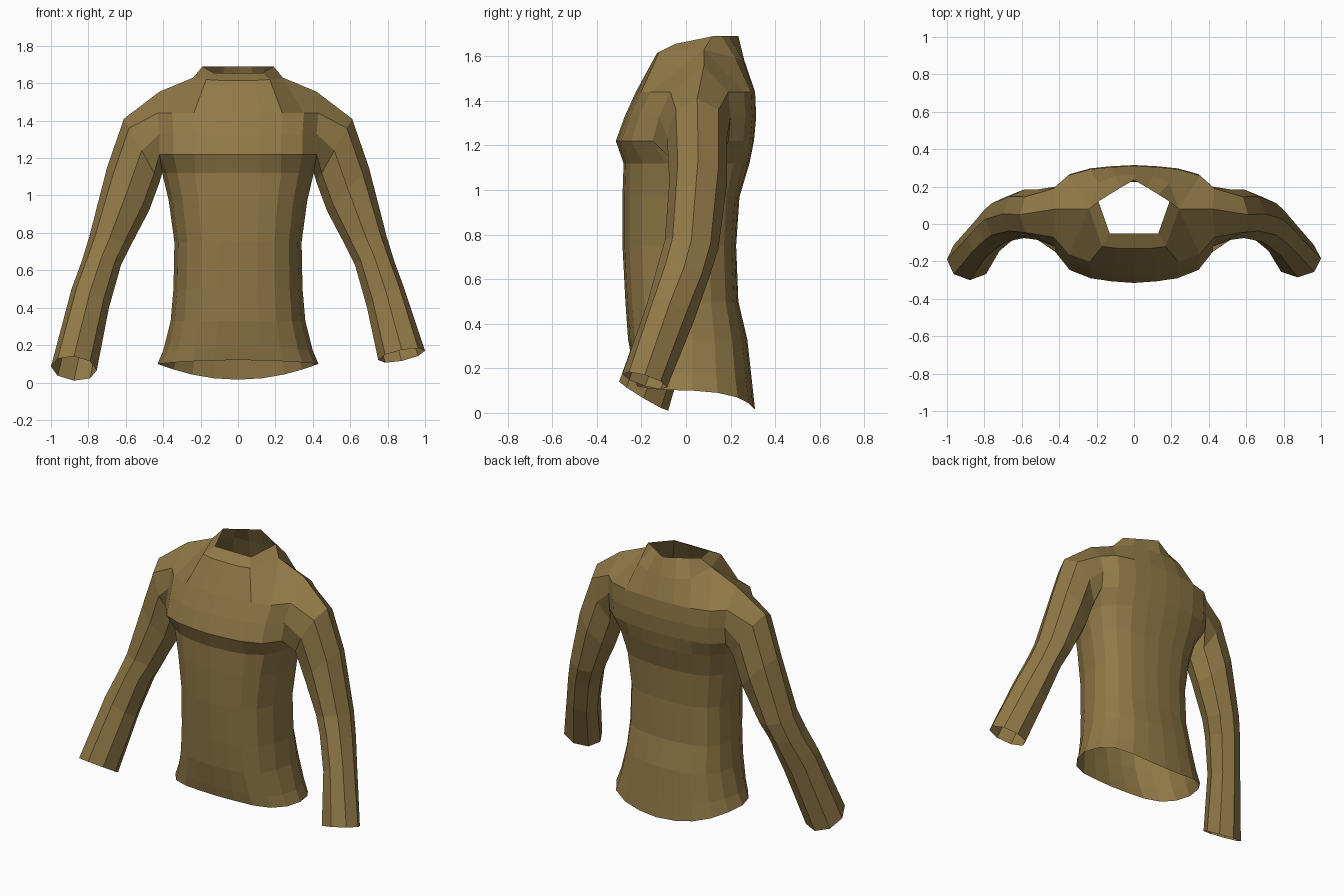
import bpy, bmesh, math

if "Cube" in bpy.data.objects:
    bpy.data.objects.remove(bpy.data.objects["Cube"])

cloth = bpy.data.materials.new("olive_tan_cloth")
cloth.diffuse_color = (0.283, 0.191, 0.063, 1)
cloth.use_nodes = True
cloth.node_tree.nodes["Principled BSDF"].inputs["Base Color"].default_value = cloth.diffuse_color


def make_object(name, grids):
    """Skin each grid (list of equal-length rows of points) with flat quads."""
    bm = bmesh.new()
    for rows in grids:
        vs = [[bm.verts.new(p) for p in row] for row in rows]
        for a, b in zip(vs, vs[1:]):
            for i in range(len(a) - 1):
                bm.faces.new((a[i], a[i + 1], b[i + 1], b[i]))
    bmesh.ops.remove_doubles(bm, verts=bm.verts[:], dist=0.0005)
    bmesh.ops.dissolve_degenerate(bm, edges=bm.edges[:], dist=0.0005)
    bmesh.ops.recalc_face_normals(bm, faces=bm.faces[:])
    me = bpy.data.meshes.new(name)
    bm.to_mesh(me)
    bm.free()
    me.materials.append(cloth)
    ob = bpy.data.objects.new(name, me)
    bpy.context.collection.objects.link(ob)
    return ob


# Trunk rings: front z, back z, half width, front y, back y
TRUNK = [
    (0.12, 0.015, 0.43, -0.22, 0.31),
    (0.19, 0.15, 0.40, -0.235, 0.295),
    (0.33, 0.33, 0.36, -0.26, 0.275),
    (0.50, 0.50, 0.345, -0.272, 0.235),
    (0.75, 0.75, 0.34, -0.285, 0.225),
    (0.97, 0.97, 0.37, -0.285, 0.24),
    (1.12, 1.12, 0.405, -0.28, 0.285),
]
SIDE_Y = 0.03
COLS = [0, 0.3, 0.57, 0.8, 0.94]
CURVE = [0, 0.03, 0.1, 0.28, 0.6]

# Chest rows: z, armhole x, front y, armhole front y, back y, armhole back y
CHEST = [
    (1.22, 0.42, -0.315, -0.15, 0.305, 0.19),
    (1.33, 0.42, -0.275, -0.12, 0.315, 0.20),
    (1.44, 0.43, -0.225, -0.07, 0.31, 0.19),
]
CHEST_COLS = [0, 0.28, 0.55, 0.82, 1]
CHEST_CURVE = [0, 0.05, 0.15, 0.42, 1]

# Collar base, centre to armhole top, and collar rim
SHOULDER = [(0.24, 0.08, 1.63), (0.42, 0.08, 1.555)]
BASE_F = [(0, -0.13, 1.615), (0.09, -0.13, 1.615), (0.17, -0.12, 1.62)] + SHOULDER
BASE_B = [(0, 0.262, 1.58), (0.1, 0.257, 1.58), (0.19, 0.22, 1.595)] + SHOULDER
RIM_F = [(0, -0.05, 1.655), (0.07, -0.05, 1.655), (0.13, -0.05, 1.655), (0.19, 0.12, 1.69)]
RIM_B = [(0, 0.235, 1.69), (0.07, 0.195, 1.69), (0.13, 0.158, 1.69), (0.19, 0.12, 1.69)]


def trunk_half(ring, front):
    zf, zb, w, yf, yb = ring
    y0, z0 = (yf, zf) if front else (yb, zb)
    zs = 0.1 if zf < 0.15 else (zf + zb) / 2
    pts = [(w * f, y0 + (SIDE_Y - y0) * c, z0 + (zs - z0) * f * f)
           for f, c in zip(COLS, CURVE)]
    return pts + [(w, SIDE_Y, zs)]


def chest_half(row, front):
    z, xa, yf, af, yb, ab = row
    y0, y1 = (yf, af) if front else (yb, ab)
    return [(xa * f, y0 + (y1 - y0) * c, z) for f, c in zip(CHEST_COLS, CHEST_CURVE)]


def mirror(rows, s):
    return [[(s * x, y, z) for x, y, z in r] for r in rows]


# Body: trunk, chest and back panels; collar ring above
body, collar = [], []
for s in (1, -1):
    for front, base, rim in ((True, BASE_F, RIM_F), (False, BASE_B, RIM_B)):
        trunk = [trunk_half(r, front) for r in TRUNK]
        chest = [trunk[-1][:5]] + [chest_half(r, front) for r in CHEST] + [base]
        # small triangle closing the panel at the armpit
        pit = [[trunk[-1][4], trunk[-1][5]], [chest[1][4], chest[1][4]]]
        body += [mirror(trunk, s), mirror(chest, s), mirror(pit, s)]
        collar.append(mirror([base[:4], rim], s))
make_object("jacket_body", body)
make_object("collar", collar)

# Sleeve rings: outer x z, inner x z, centre y, half depth, tilt
ARM = [
    (0.61, 1.41, 0.42, 1.07, 0.05, 0.135, 0),
    (0.70, 1.15, 0.475, 0.92, 0.055, 0.13, 0),
    (0.795, 0.78, 0.575, 0.73, 0.025, 0.12, 0.02),
    (0.835, 0.65, 0.625, 0.63, -0.01, 0.115, 0.03),
    (0.89, 0.50, 0.69, 0.40, -0.07, 0.105, 0.04),
]
CUFFS = {
    "right_sleeve": (1, (1.0, 0.17, 0.75, 0.12, -0.185, 0.1, 0.03)),
    "left_sleeve": (-1, (1.0, 0.085, 0.755, 0.065, -0.19, 0.11, 0.065)),
}


def sleeve_ring(ox, oz, ix, iz, yc, d, tilt):
    pts = []
    for k in range(9):
        t = math.tau * (k % 8) / 8
        u, v = -math.cos(t), -math.sin(t)   # starts underneath, goes over the front
        pts.append(((ox + ix) / 2 + u * (ox - ix) / 2, yc + v * d,
                    (oz + iz) / 2 + u * (oz - iz) / 2 - v * tilt))
    return pts


# Armhole loop shared with the body edge
pit = trunk_half(TRUNK[-1], True)[-1]
armhole = ([pit] + [chest_half(r, True)[-1] for r in CHEST] + [SHOULDER[-1]]
           + [chest_half(r, False)[-1] for r in reversed(CHEST)] + [pit])

for name, (s, cuff) in CUFFS.items():
    rows = [armhole] + [sleeve_ring(*r) for r in ARM + [cuff]]
    make_object(name, [mirror(rows, s)])
